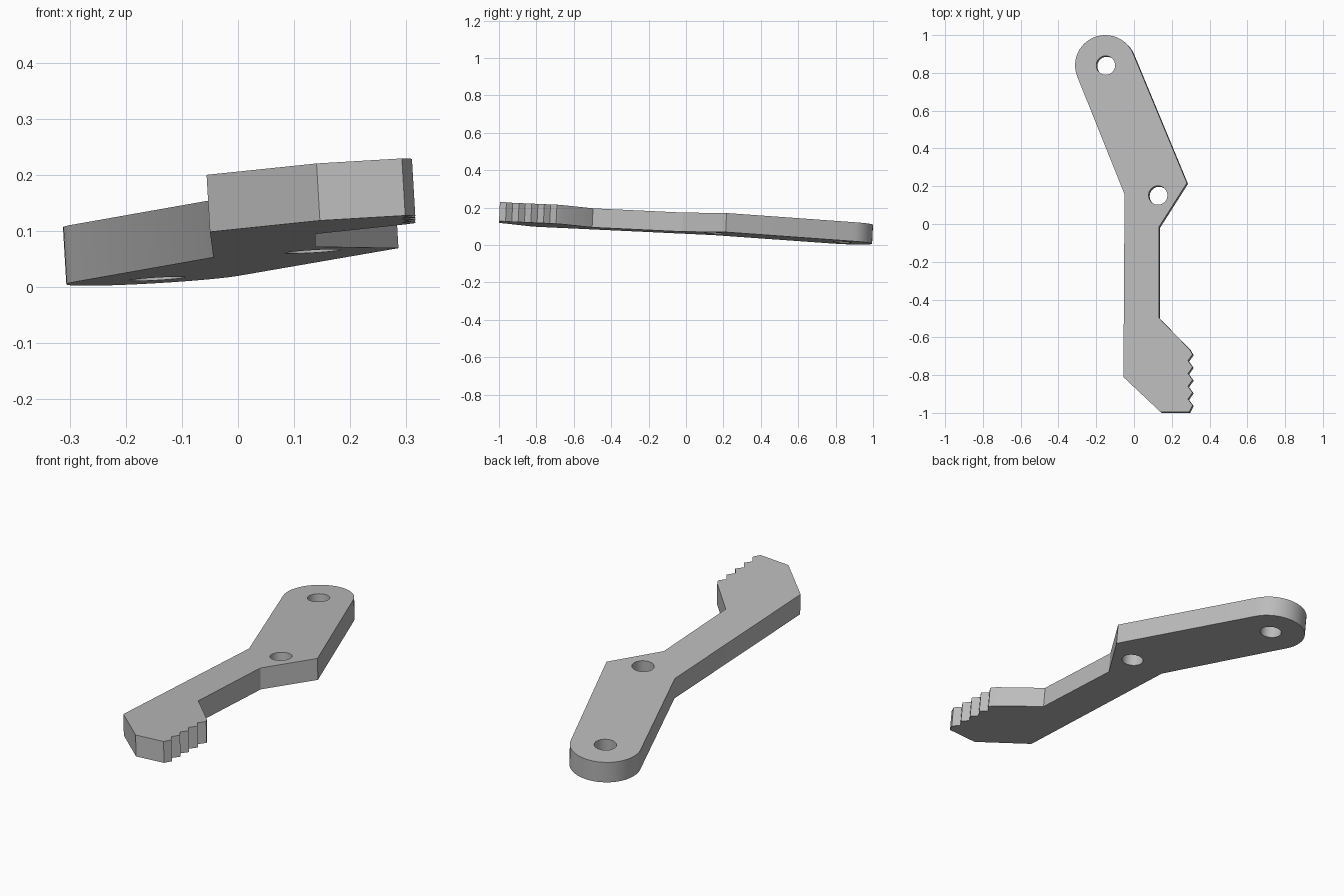
import bpy, bmesh, math
from mathutils import Vector

if "Cube" in bpy.data.objects:
    bpy.data.objects.remove(bpy.data.objects["Cube"], do_unlink=True)

# Plane of the tilted top face, and the offset down to the lower face
SLOPE_X, SLOPE_Y, TOP = 0.0588, -0.0474, 0.165
THICK = 0.102
DOWN = Vector((SLOPE_X, SLOPE_Y, -1)).normalized() * THICK
DOWN.y = abs(DOWN.y) * (1 if SLOPE_Y > 0 else -1)


def arc(cx, cy, r, start, end, n):
    steps = [math.radians(start + (end - start) * i / n) for i in range(n + 1)]
    return [(cx + r * math.cos(a), cy + r * math.sin(a)) for a in steps]


def hole(cx, cy, r=0.05, n=32):
    return arc(cx, cy, r, 0, 360, n)[:-1]


# Outline: rounded upper end, elbow, narrow neck, toothed foot
outline = arc(-0.152, 0.84, 0.16, 201.5, 21.5, 24)
outline += [(0.28, 0.217), (0.132, -0.016), (0.132, -0.497), (0.295, -0.664)]
for i in range(5):
    y = -0.69 - 0.0675 * i
    outline.append((0.31, y))
    if i < 4:
        outline.append((0.286, y - 0.034))
outline += [(0.292, -0.995), (0.14, -0.995), (-0.056, -0.81), (-0.05, 0.157)]
loops = [outline, hole(-0.15, 0.84), hole(0.127, 0.152)]

# Fill the outline around the pivot holes, then extrude it into a plate
bm = bmesh.new()
edges = []
for loop in loops:
    verts = [bm.verts.new((x, y, TOP + SLOPE_X * x + SLOPE_Y * y)) for x, y in loop]
    edges += [bm.edges.new((v, verts[i - 1])) for i, v in enumerate(verts)]
bmesh.ops.triangle_fill(bm, edges=edges, use_beauty=True, normal=-DOWN)
ext = bmesh.ops.extrude_face_region(bm, geom=bm.faces[:], use_keep_orig=True)
bmesh.ops.translate(bm, vec=DOWN, verts=[g for g in ext["geom"] if isinstance(g, bmesh.types.BMVert)])
bmesh.ops.recalc_face_normals(bm, faces=bm.faces[:])

mesh = bpy.data.meshes.new("lever_plate")
bm.to_mesh(mesh)
bm.free()
lever = bpy.data.objects.new("lever_plate", mesh)
bpy.context.collection.objects.link(lever)

# Single grey material
grey = bpy.data.materials.new("plain grey")
grey.use_nodes = True
colour = (0.5, 0.5, 0.5, 1)
grey.diffuse_color = colour
grey.node_tree.nodes["Principled BSDF"].inputs["Base Color"].default_value = colour
mesh.materials.append(grey)

# Smooth the round end and the holes, keep the corners crisp
bpy.context.view_layer.objects.active = lever
lever.select_set(True)
bpy.ops.object.shade_smooth_by_angle(angle=math.radians(30))
